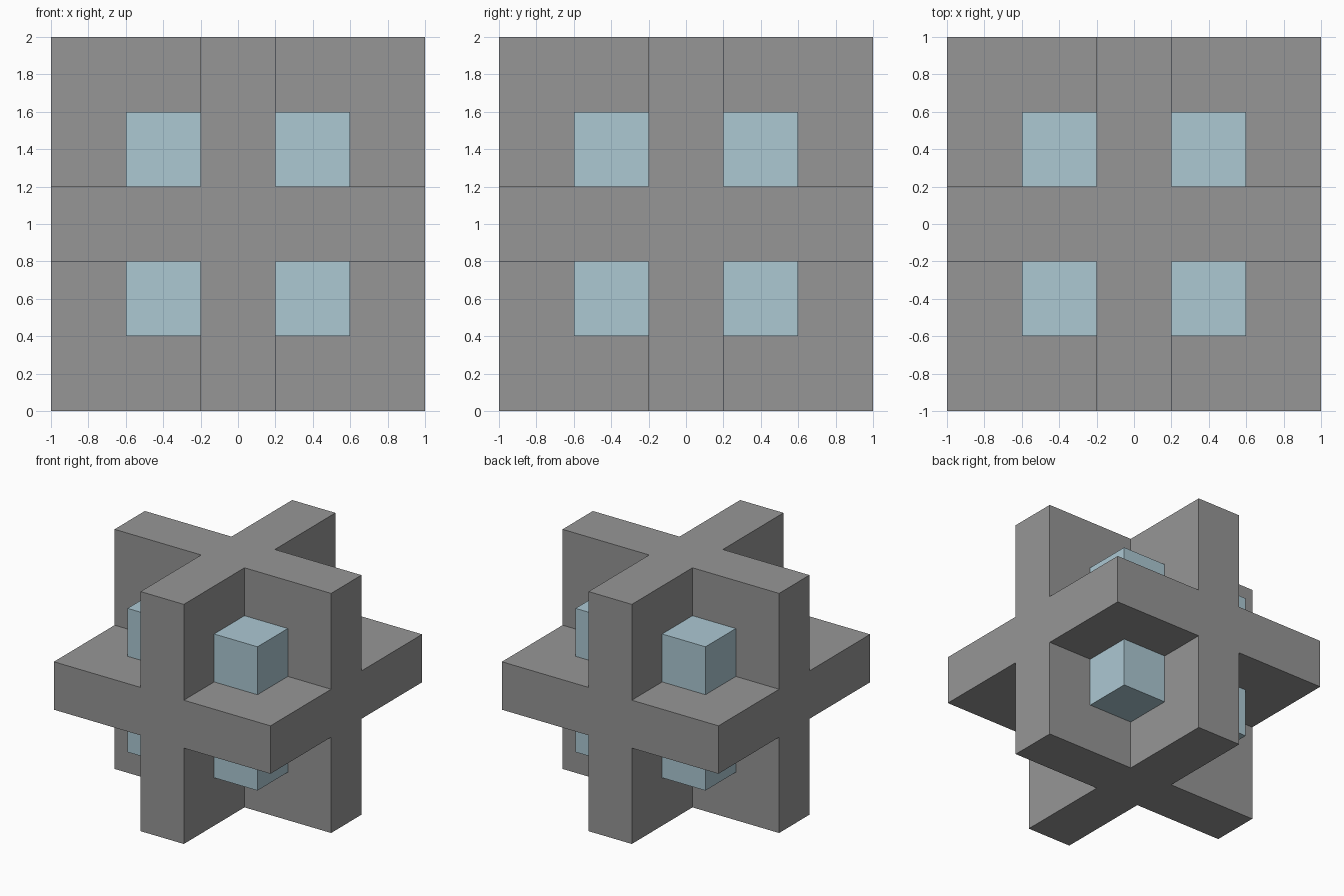
import bpy
import bmesh
from itertools import product
from mathutils import Matrix, Vector

CENTRE = Vector((0, 0, 1))
SLAB = 0.2      # half thickness of each crossing slab
BLOCK = 0.4     # side of each small corner block

default = bpy.data.objects.get("Cube")
if default:
    bpy.data.objects.remove(default, do_unlink=True)


def material(name, rgb):
    mat = bpy.data.materials.new(name)
    mat.use_nodes = True
    mat.diffuse_color = (*rgb, 1)
    mat.node_tree.nodes["Principled BSDF"].inputs["Base Color"].default_value = (*rgb, 1)
    return mat


def cubes(name, size, centres, mat=None):
    """One object holding a cube of the given size at each centre."""
    bm = bmesh.new()
    for c in centres:
        bmesh.ops.create_cube(bm, size=size, matrix=Matrix.Translation(c))
    mesh = bpy.data.meshes.new(name)
    bm.to_mesh(mesh)
    bm.free()
    obj = bpy.data.objects.new(name, mesh)
    bpy.context.collection.objects.link(obj)
    if mat:
        mesh.materials.append(mat)
    return obj


def corner_centres(size):
    """Centres of eight cubes that touch the slabs, one in each octant."""
    return [CENTRE + Vector(s) * (SLAB + size / 2) for s in product((-1, 1), repeat=3)]


grey = material("mid grey", (0.305, 0.305, 0.305))
blue = material("pale blue", (0.413, 0.578, 0.651))

# Three crossing slabs: a full cube with its eight corners cut away
frame = cubes("crossed_slabs", 2, [CENTRE], grey)
cutter = cubes("corner_cutter", 1, corner_centres(1))
cutter.hide_render = True
cutter.hide_viewport = False
cut = frame.modifiers.new("Cut corners", "BOOLEAN")
cut.operation = "DIFFERENCE"
cut.solver = "EXACT"
cut.object = cutter
bpy.context.view_layer.objects.active = frame
bpy.ops.object.modifier_apply(modifier=cut.name)
bpy.data.objects.remove(cutter, do_unlink=True)

# Small block nested in each of the eight corners
for centre in corner_centres(BLOCK):
    d = centre - CENTRE
    name = "_".join((("upper" if d.z > 0 else "lower"),
                     ("back" if d.y > 0 else "front"),
                     ("left" if d.x > 0 else "right"), "block"))
    cubes(name, BLOCK, [centre], blue)
